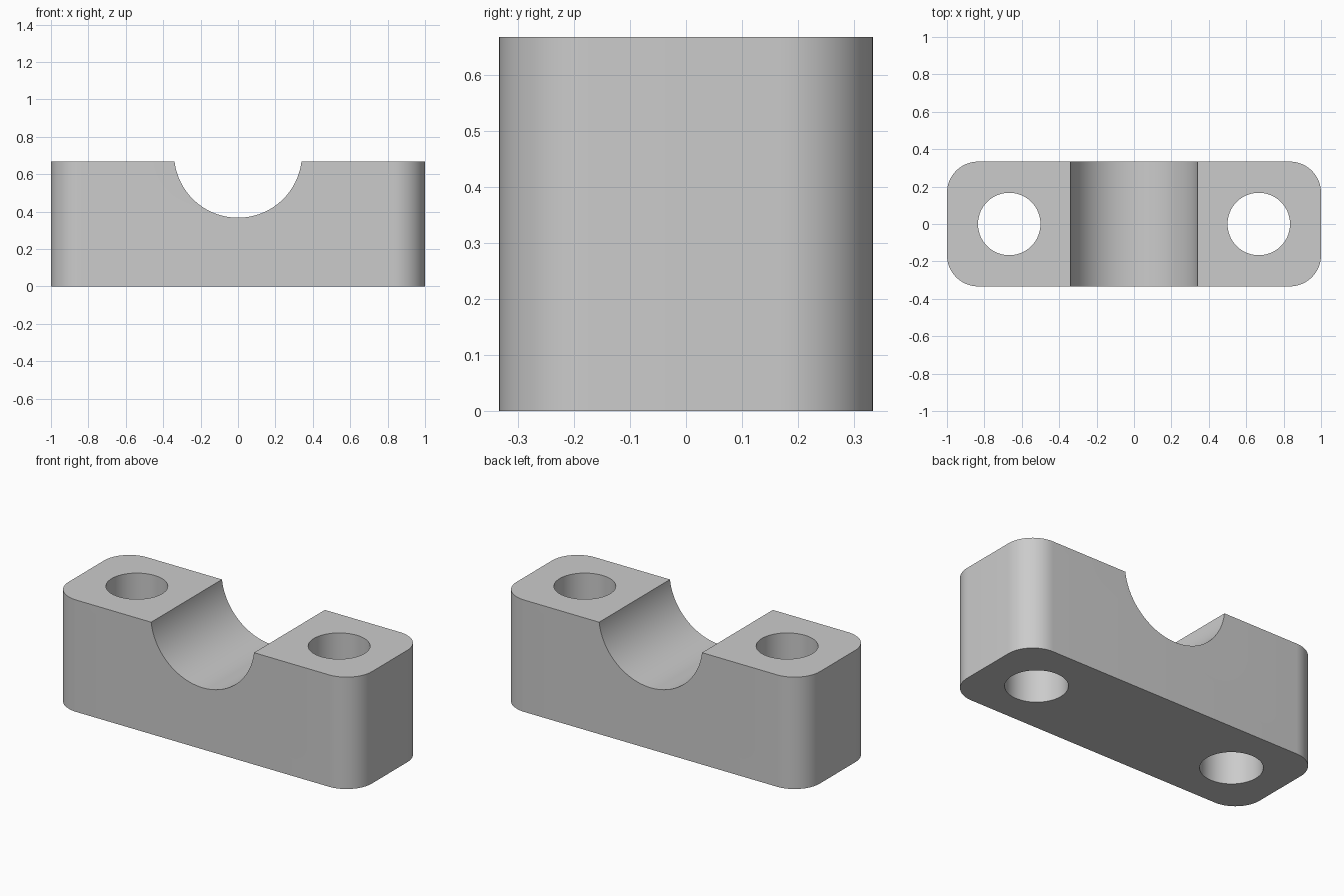
import bpy
import bmesh
from mathutils import Matrix

if "Cube" in bpy.data.objects:
    bpy.data.objects.remove(bpy.data.objects["Cube"])

HEIGHT = 0.667
DEPTH = 0.667
CORNER = 0.167

# Material
grey = bpy.data.materials.new("plain grey")
grey.use_nodes = True
colour = (0.6, 0.6, 0.6, 1)
grey.diffuse_color = colour
grey.node_tree.nodes["Principled BSDF"].inputs["Base Color"].default_value = colour


def make_object(name, bm):
    mesh = bpy.data.meshes.new(name)
    bm.to_mesh(mesh)
    bm.free()
    obj = bpy.data.objects.new(name, mesh)
    bpy.context.collection.objects.link(obj)
    mesh.materials.append(grey)
    return obj


def cylinder(name, radius, length, location, axis="Z"):
    bm = bmesh.new()
    turn = Matrix.Rotation(1.5707963, 4, "X") if axis == "Y" else Matrix()
    bmesh.ops.create_cone(bm, cap_ends=True, segments=96, radius1=radius,
                          radius2=radius, depth=length,
                          matrix=Matrix.Translation(location) @ turn)
    return make_object(name, bm)


# Block with rounded upright corners
bm = bmesh.new()
bmesh.ops.create_cube(bm, size=1, matrix=Matrix.Translation((0, 0, HEIGHT / 2))
                      @ Matrix.Diagonal((2, DEPTH, HEIGHT, 1)))
uprights = [e for e in bm.edges
            if abs(e.verts[0].co.z - e.verts[1].co.z) > HEIGHT / 2]
bmesh.ops.bevel(bm, geom=uprights, offset=CORNER, segments=16, profile=0.5,
                affect="EDGES")
block = make_object("bearing_block", bm)

# Cutters: two bolt holes and the round saddle
cutters = [cylinder("bolt_hole_cutter", 0.167, 2, (side * 0.667, 0, 0.3))
           for side in (-1, 1)]
cutters.append(cylinder("saddle_cutter", 0.342, 2, (0, 0, 0.709), "Y"))

bpy.context.view_layer.objects.active = block
for cutter in cutters:
    cut = block.modifiers.new(cutter.name, "BOOLEAN")
    cut.operation = "DIFFERENCE"
    cut.solver = "EXACT"
    cut.object = cutter
    bpy.ops.object.modifier_apply(modifier=cut.name)
    bpy.data.objects.remove(cutter)

# Smooth curves, crisp rims
bpy.ops.object.select_all(action="DESELECT")
block.select_set(True)
bpy.ops.object.shade_smooth_by_angle(angle=0.52)
